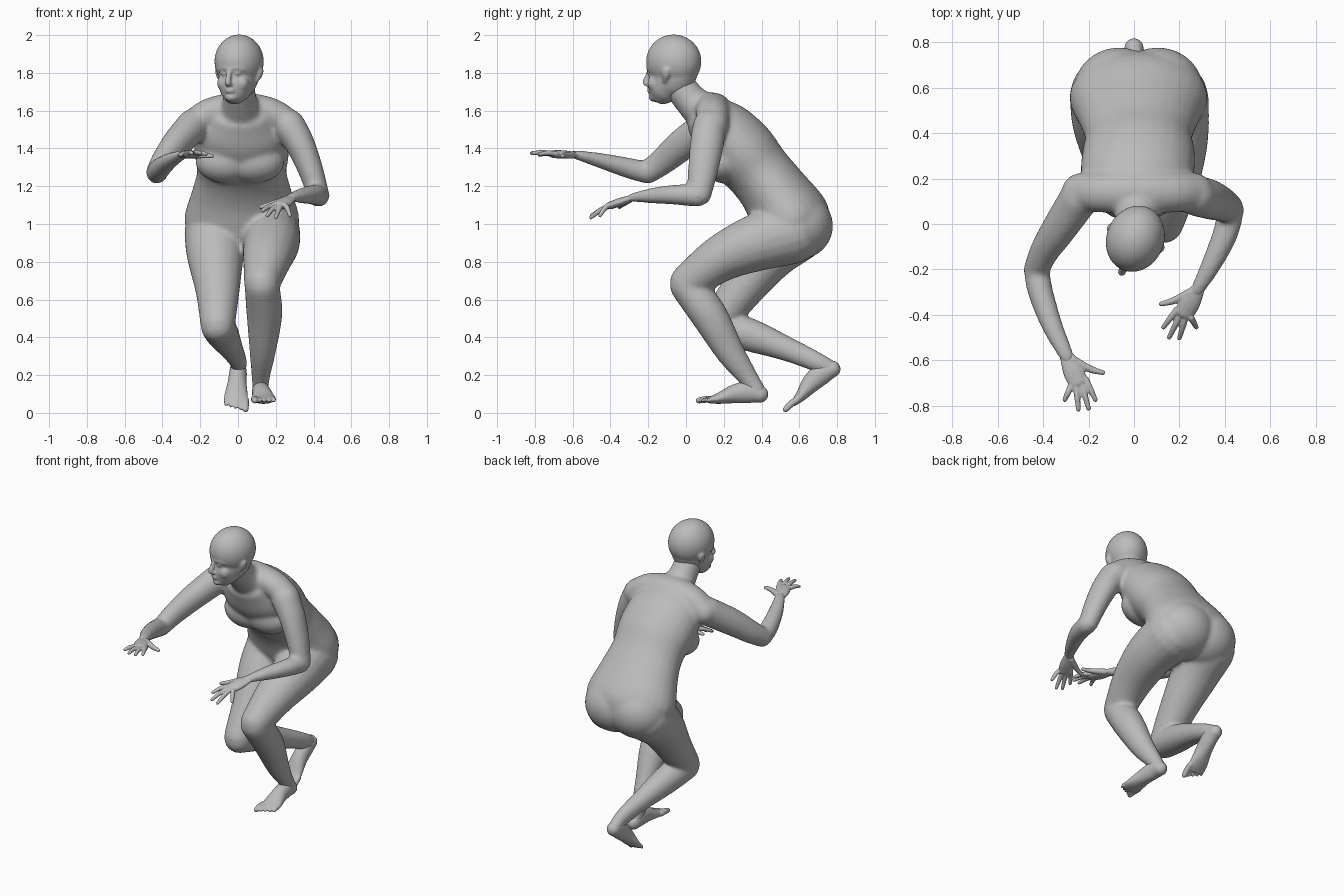
import bpy, bmesh, math
from mathutils import Vector, Matrix

cube = bpy.data.objects.get("Cube")
if cube:
    bpy.data.objects.remove(cube, do_unlink=True)

skin = bpy.data.materials.new("grey_skin")
skin.use_nodes = True
skin.diffuse_color = (0.5, 0.5, 0.5, 1)
skin.node_tree.nodes["Principled BSDF"].inputs["Base Color"].default_value = skin.diffuse_color


def curve_through(points, steps=4):
    """Catmull-Rom samples through rows of (x, y, z, half width, half depth)."""
    rows = [Vector(p) for p in points]
    rows = [rows[0] * 2 - rows[1]] + rows + [rows[-1] * 2 - rows[-2]]
    samples = []
    for a, b, c, d in zip(rows, rows[1:], rows[2:], rows[3:]):
        for i in range(steps):
            t = i / steps
            samples.append((b * 2 + (c - a) * t + (a * 2 - b * 5 + c * 4 - d) * t ** 2
                            + (b * 3 - a - c * 3 + d) * t ** 3) / 2)
    return samples + [rows[-2]]


def loft(bm, points, roundness=1.0, sides=20):
    """Closed tube with oval sections and rounded ends."""
    samples = curve_through(points)
    centres = [s.to_3d() for s in samples]
    sizes = [(s[3], s[4]) for s in samples]
    overall = (centres[-1] - centres[0]).normalized()
    across = Vector((0, 1, 0)) if abs(overall.x) > 0.8 else Vector((1, 0, 0))
    last = len(samples) - 1
    rings = []
    for i, (centre, size) in enumerate(zip(centres, sizes)):
        tangent = (centres[min(i + 1, last)] - centres[max(i - 1, 0)]).normalized()
        side = (across - tangent * across.dot(tangent)).normalized()
        up = tangent.cross(side)
        cap = []
        if i in (0, last):
            reach = min(size) * roundness * (1 if i else -1)
            cap = [(reach * math.sin(a), math.cos(a)) for a in (0.4, 0.8, 1.2, 1.45)]
        stack = [(0, 1)] + cap
        for offset, scale in (stack if i else reversed(stack)):
            ring = []
            for k in range(sides):
                angle = math.tau * k / sides
                ring.append(bm.verts.new(centre + tangent * offset
                                         + side * (math.cos(angle) * size[0] * scale)
                                         + up * (math.sin(angle) * size[1] * scale)))
            rings.append(ring)
    for low, high in zip(rings, rings[1:]):
        for k in range(sides):
            n = (k + 1) % sides
            bm.faces.new((low[k], low[n], high[n], high[k]))
    bm.faces.new(list(reversed(rings[0])))
    bm.faces.new(rings[-1])


def ball(bm, centre, radii):
    matrix = Matrix.Translation(centre) @ Matrix.Diagonal((*radii, 1))
    bmesh.ops.create_icosphere(bm, subdivisions=4, radius=1, matrix=matrix)


def finish(name, bm, voxel, smoothing, matrix=None):
    """Fuse the overlapping shells into one smooth skin."""
    if matrix:
        bm.transform(matrix)
    bmesh.ops.recalc_face_normals(bm, faces=bm.faces)
    mesh = bpy.data.meshes.new(name)
    bm.to_mesh(mesh)
    bm.free()
    mesh.materials.append(skin)
    obj = bpy.data.objects.new(name, mesh)
    bpy.context.collection.objects.link(obj)
    fuse = obj.modifiers.new("fuse", 'REMESH')
    fuse.mode = 'VOXEL'
    fuse.voxel_size = voxel
    fuse.use_smooth_shade = True
    relax = obj.modifiers.new("relax", 'SMOOTH')
    relax.factor = 0.5
    relax.iterations = smoothing


# Torso, leaning forward from the pelvis
body = bmesh.new()
loft(body, [(.02, .60, .93, .25, .17), (.02, .56, 1.02, .305, .208), (.02, .47, 1.165, .265, .182),
            (.02, .385, 1.275, .237, .174), (.02, .295, 1.38, .25, .187), (.01, .185, 1.495, .24, .172),
            (.01, .10, 1.58, .165, .122)], roundness=0.4, sides=28)
for side in (-1, 1):
    ball(body, (.02 + side * .085, .59, .99), (.20, .188, .18))
    ball(body, (.01 + side * .075, .20, 1.33), (.16, .112, .115))

# Shoulder girdle and neck
loft(body, [(-.24, .14, 1.525, .085, .08), (-.14, .14, 1.59, .09, .08), (.01, .14, 1.62, .095, .077),
            (.17, .14, 1.59, .09, .08), (.27, .14, 1.525, .085, .08)])
loft(body, [(.015, .12, 1.57, .125, .115), (.01, .03, 1.65, .092, .09), (.005, -.035, 1.73, .082, .085)])

# Left arm, forearm low across the front
loft(body, [(.27, .125, 1.52, .088, .09), (.33, .11, 1.42, .078, .09), (.385, .09, 1.285, .067, .08),
            (.425, .07, 1.155, .058, .065)])
loft(body, [(.428, .06, 1.15, .058, .06), (.40, -.05, 1.155, .056, .054), (.34, -.18, 1.15, .045, .041),
            (.285, -.28, 1.14, .033, .024), (.262, -.32, 1.127, .027, .014)])

# Right arm, reaching forward
loft(body, [(-.24, .115, 1.52, .088, .09), (-.33, -.02, 1.42, .076, .085), (-.395, -.12, 1.335, .064, .073),
            (-.43, -.20, 1.275, .057, .062)])
loft(body, [(-.43, -.20, 1.27, .057, .058), (-.412, -.30, 1.295, .056, .055), (-.36, -.45, 1.335, .047, .041),
            (-.30, -.575, 1.365, .034, .025), (-.283, -.615, 1.368, .027, .014)])

# Left leg, knee forward and foot flat
loft(body, [(.165, .555, .955, .165, .17), (.175, .37, .90, .152, .152), (.155, .18, .815, .13, .124),
            (.127, .012, .69, .096, .1)])
loft(body, [(.127, .006, .675, .093, .093), (.14, .12, .52, .095, .097), (.13, .235, .32, .069, .076),
            (.12, .33, .185, .048, .054), (.12, .38, .11, .043, .046)])

# Right leg, knee low and heel raised
loft(body, [(-.12, .565, .955, .165, .17), (-.12, .44, .835, .152, .142), (-.108, .295, .65, .118, .112),
            (-.107, .165, .475, .093, .092)])
loft(body, [(-.107, .16, .455, .09, .086), (-.08, .33, .415, .086, .089), (-.035, .53, .34, .062, .066),
            (0, .68, .275, .046, .054), (0, .775, .228, .042, .046)])
finish("body", body, 0.011, 12)

# Head: skull, jaw and facial forms, turned a little to its right
head = bmesh.new()
ball(head, (0, 0, 1.86), (.127, .149, .143))
loft(head, [(0, -.09, 1.655, .042, .042), (0, -.07, 1.69, .075, .078), (0, -.048, 1.73, .091, .1),
            (0, -.015, 1.78, .105, .13), (0, 0, 1.85, .119, .145)], roundness=0.25, sides=28)
loft(head, [(0, -.138, 1.82, .013, .01), (0, -.15, 1.78, .014, .014), (0, -.162, 1.75, .016, .016),
            (0, -.145, 1.738, .022, .012)], roundness=0.6)
loft(head, [(-.07, -.108, 1.818, .011, .011), (-.04, -.13, 1.826, .011, .011), (0, -.137, 1.822, .011, .011),
            (.04, -.13, 1.826, .011, .011), (.07, -.108, 1.818, .011, .011)])
ball(head, (0, -.108, 1.672), (.035, .032, .026))
for height in (1.70, 1.714):
    ball(head, (0, -.132, height), (.028, .018, .0075))
for side in (-1, 1):
    ball(head, (side * .037, -.117, 1.798), (.02, .019, .013))
    ball(head, (side * .048, -.085, 1.745), (.04, .042, .045))
    loft(head, [(side * .1, -.01, 1.755, .011, .011), (side * .117, 0, 1.79, .014, .023),
                (side * .124, .005, 1.815, .012, .02)])
finish("head", head, 0.007, 6,
       Matrix.Translation((.006, -.065, 0)) @ Matrix.Rotation(math.radians(-22), 4, 'Z'))


def tube(bm, points, radii, flat=1.0):
    loft(bm, [(*p, r, r * flat) for p, r in zip(points, radii)], sides=12)


def build_hand(name, wrist, knuckles, thumb_side, thumb_tip, tips):
    """Flat palm with four fingers fanned out to their tips, and a thumb."""
    bm = bmesh.new()
    wrist, knuckles, thumb_tip = Vector(wrist), Vector(knuckles), Vector(thumb_tip)
    across = (knuckles - wrist).cross(Vector((0, 0, 1))).normalized() * thumb_side
    palm = wrist.lerp(knuckles, 0.55)
    tube(bm, (wrist, palm, knuckles), (.03, .046, .044), 0.48)
    for i, tip in enumerate(tips):
        tip = Vector(tip)
        base = knuckles + across * (.036 - .024 * i)
        middle = base.lerp(tip, 0.5) + Vector((0, 0, .006))
        tube(bm, (base, middle, tip), (.0145, .0135, .0105))
    root = wrist.lerp(knuckles, 0.25) + across * .018
    bend = root.lerp(thumb_tip, 0.55) + (knuckles - wrist) * 0.08
    tube(bm, (root, bend, thumb_tip), (.02, .016, .011))
    finish(name, bm, 0.005, 2)


build_hand("left_hand", (.285, -.28, 1.14), (.22, -.395, 1.10), 1, (.12, -.352, 1.09),
           [(.13, -.455, 1.07), (.155, -.50, 1.045), (.20, -.503, 1.035), (.275, -.455, 1.045)])
build_hand("right_hand", (-.30, -.575, 1.365), (-.245, -.70, 1.37), -1, (-.137, -.655, 1.36),
           [(-.17, -.775, 1.37), (-.20, -.813, 1.375), (-.245, -.817, 1.375), (-.305, -.775, 1.365)])


def build_foot(name, ankle, mirror, pitch, yaw):
    """Foot with its ankle at the origin and toes along -y."""
    bm = bmesh.new()
    loft(bm, [(0, .058, -.062, .043, .045), (0, 0, -.05, .047, .058), (.005, -.08, -.06, .051, .05),
              (.01, -.16, -.083, .063, .03), (.012, -.21, -.092, .063, .018)])
    for i in range(5):
        x = -.04 + .026 * i
        radius = .019 if i == 0 else .0135 - .0007 * i
        end = -.267 + .011 * i
        tube(bm, ((x, -.19, -.088), (x, (end - .19) / 2, -.088), (x, end, -.095)),
             (radius, radius, radius * 0.85))
    finish(name, bm, 0.006, 3,
           Matrix.Translation(ankle) @ Matrix.Rotation(math.radians(yaw), 4, 'Z')
           @ Matrix.Rotation(math.radians(pitch), 4, 'X') @ Matrix.Diagonal((mirror, 1, 1, 1)))


build_foot("left_foot", (.12, .335, .16), 1, 0, 2)
build_foot("right_foot", (0, .692, .25), -1, 35, 0)
